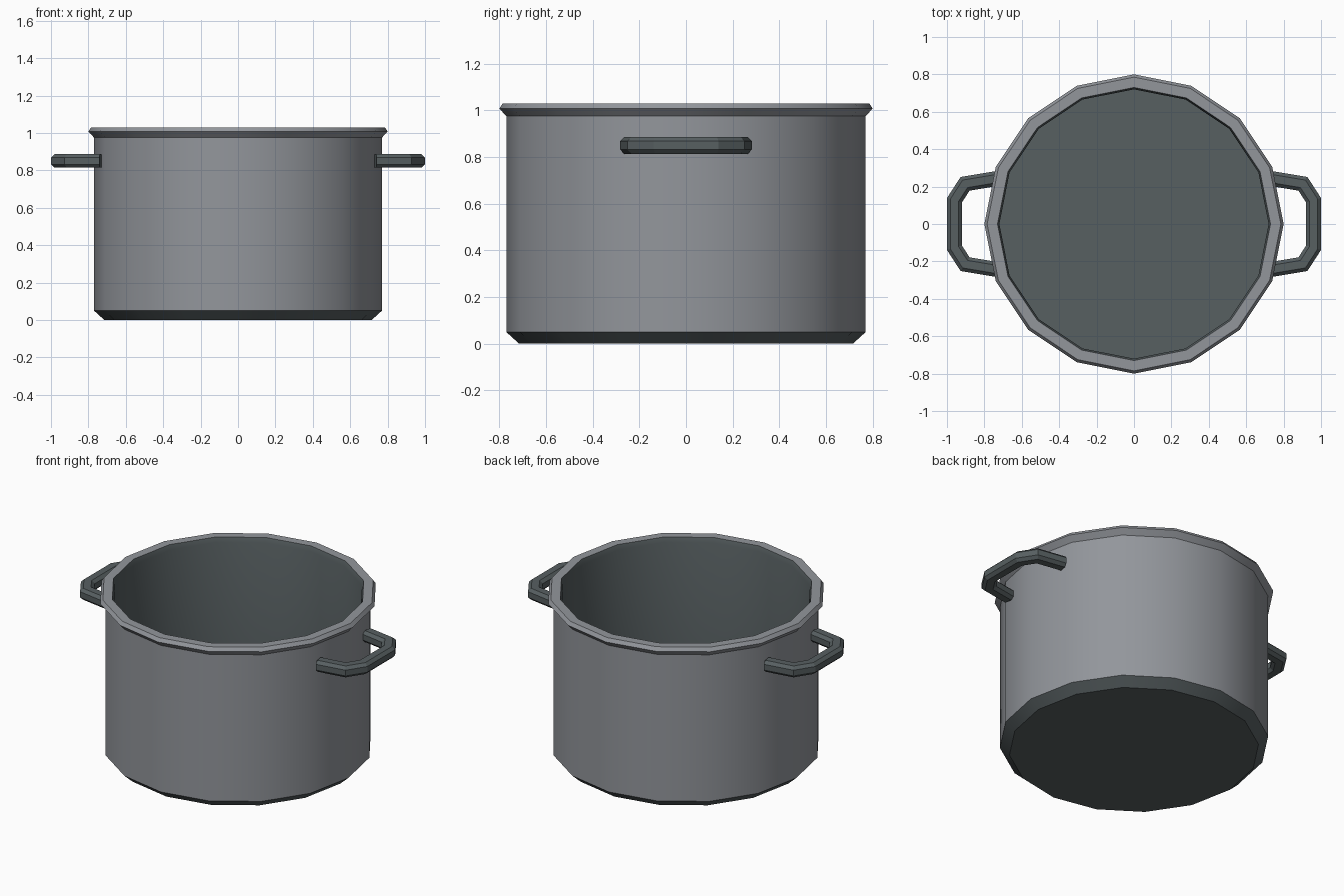
import bpy, bmesh, math
from mathutils import Vector

if "Cube" in bpy.data.objects:
    bpy.data.objects.remove(bpy.data.objects["Cube"])

def material(name, rgb):
    m = bpy.data.materials.new(name)
    m.diffuse_color = (*rgb, 1)
    m.use_nodes = True
    m.node_tree.nodes["Principled BSDF"].inputs["Base Color"].default_value = m.diffuse_color
    return m

steel = material("brushed_steel", (0.29, 0.305, 0.33))
dark = material("dark_steel", (0.095, 0.115, 0.12))

def finish(bm, name, mats, angle):
    bmesh.ops.recalc_face_normals(bm, faces=bm.faces)
    me = bpy.data.meshes.new(name)
    bm.to_mesh(me)
    bm.free()
    ob = bpy.data.objects.new(name, me)
    bpy.context.collection.objects.link(ob)
    for m in mats:
        me.materials.append(m)
    bpy.ops.object.select_all(action='DESELECT')
    ob.select_set(True)
    bpy.context.view_layer.objects.active = ob
    bpy.ops.object.shade_smooth_by_angle(angle=math.radians(angle))
    return ob

def skin(bm, rings, mat_of=lambda i: 0):
    # bridge consecutive rings of points and cap both ends
    loops = [[bm.verts.new(p) for p in r] for r in rings]
    n = len(loops[0])
    for i, (a, b) in enumerate(zip(loops, loops[1:])):
        for k in range(n):
            f = bm.faces.new((a[k], a[(k+1) % n], b[(k+1) % n], b[k]))
            f.material_index = mat_of(i)
    for loop, i in ((loops[0], -1), (loops[-1], len(rings))):
        bm.faces.new(loop).material_index = mat_of(i)

# pot: 16-sided profile from the base, over the rim, down to the inner floor
profile = [(0.715, 0), (0.77, 0.05), (0.77, 0.975), (0.80, 1.008),
           (0.785, 1.03), (0.73, 1.03), (0.72, 1.0), (0.72, 0.05)]
rings = [[(r*math.cos(k*math.pi/8), r*math.sin(k*math.pi/8), z) for k in range(16)]
         for r, z in profile]
bm = bmesh.new()
skin(bm, rings, lambda i: 0 if 1 <= i <= 4 else 1)
finish(bm, "pot_body", [steel, dark], 35)

# handles: chamfered bar swept along a bent path, mirrored to the other side
half = [(0.735, 0.243), (0.903, 0.215), (0.96, 0.127)]
path = [Vector(p) for p in half] + [Vector((x, -y)) for x, y in reversed(half)]
w, h, c = 0.04, 0.036, 0.018
section = [(w, h-c), (w-c, h), (c-w, h), (-w, h-c),
           (-w, c-h), (c-w, -h), (w-c, -h), (w, c-h)]

def handle(name, side):
    rings = []
    for i, p in enumerate(path):
        d0 = (p - path[i-1]).normalized() if i else None
        d1 = (path[i+1] - p).normalized() if i < len(path)-1 else None
        d0, d1 = d0 or d1, d1 or d0
        n0, n1 = Vector((-d0.y, d0.x)), Vector((-d1.y, d1.x))
        m = (n0 + n1).normalized()
        m /= m.dot(n0)      # mitre the corner
        rings.append([(side*(p.x + m.x*u), p.y + m.y*u, 0.85 + v) for u, v in section])
    bm = bmesh.new()
    skin(bm, rings)
    finish(bm, name, [dark], 20)

handle("right_handle", 1)
handle("left_handle", -1)
